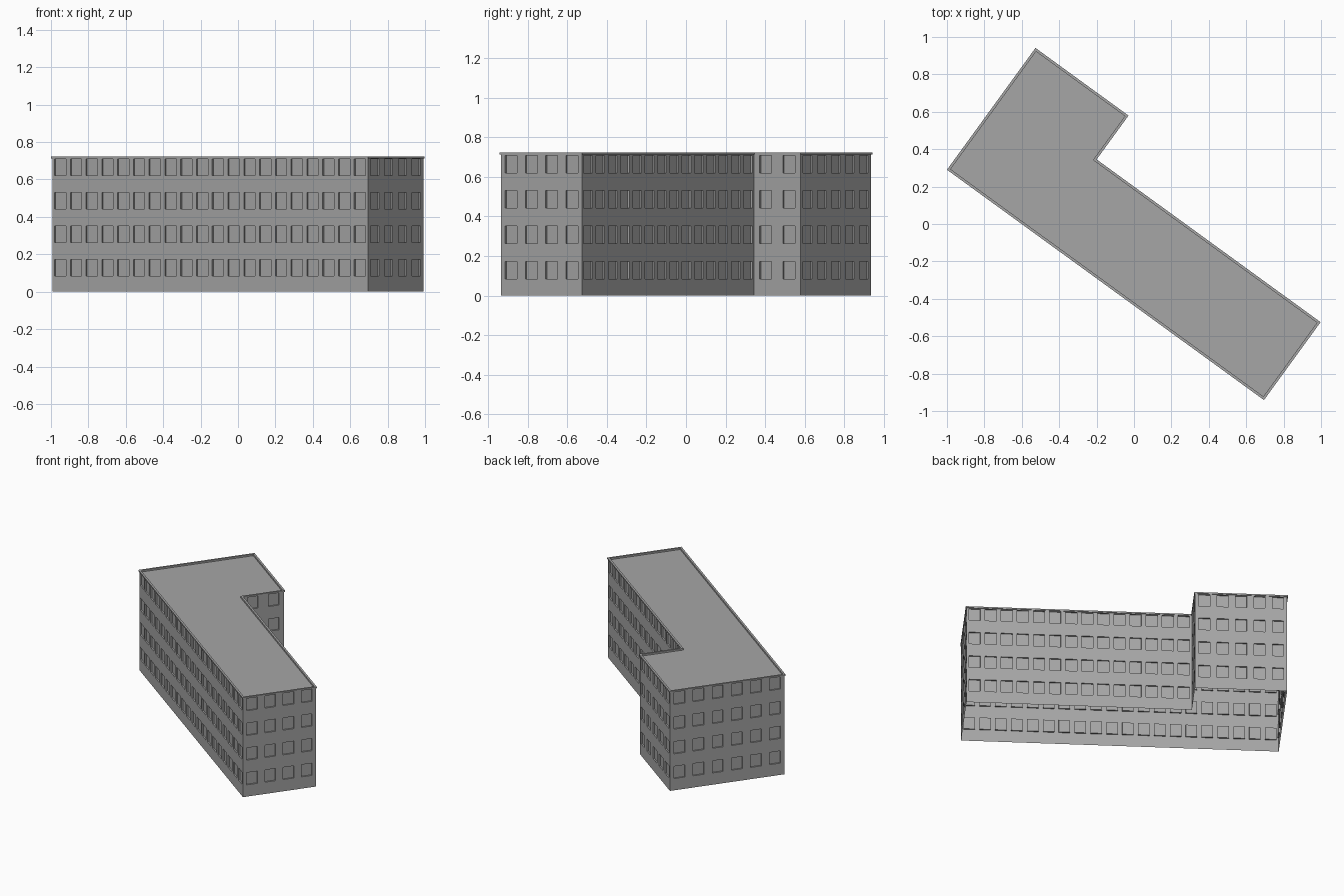
import bpy
import bmesh
from math import radians
from mathutils import Vector, Matrix

cube = bpy.data.objects.get("Cube")
if cube:
    bpy.data.objects.remove(cube, do_unlink=True)

# One plain grey for the whole building
grey = bpy.data.materials.new("concrete_grey")
grey.use_nodes = True
grey.diffuse_color = (0.38, 0.38, 0.38, 1)
grey.node_tree.nodes["Principled BSDF"].inputs["Base Color"].default_value = (0.38, 0.38, 0.38, 1)

# L-shaped footprint, laid out square and then turned into place
LENGTH, DEPTH, WING, WING_DEPTH = 2.095, 0.515, 0.615, 0.805
FOOTPRINT = [Vector(p) for p in ((0, 0), (LENGTH, 0), (LENGTH, DEPTH),
                                 (WING, DEPTH), (WING, WING_DEPTH), (0, WING_DEPTH))]
PLACE = Matrix.Translation((-1, 0.29, 0)) @ Matrix.Rotation(radians(-36), 4, 'Z')

WALL_TOP, ROOF_Z, RIM_TOP = 0.712, 0.71, 0.722
OVERHANG, RIM_WIDTH, RECESS = 0.005, 0.014, 0.01
WINDOW_W, WINDOW_H = 0.075, 0.088
FLOORS, FIRST_CENTRE, FLOOR_STEP = 4, 0.129, 0.1785
COLUMNS = (20, 4, 14, 2, 5, 6)  # windows along each wall


def inset(points, amount):
    """Move every edge of a right-angled outline inwards."""
    result = []
    for i, p in enumerate(points):
        before = (p - points[i - 1]).normalized()
        after = (points[(i + 1) % len(points)] - p).normalized()
        result.append(p + amount * Vector((-before.y - after.y, before.x + after.x)))
    return result


def finish(name, bm):
    bmesh.ops.remove_doubles(bm, verts=bm.verts, dist=0.0002)
    bm.transform(PLACE)
    mesh = bpy.data.meshes.new(name)
    bm.to_mesh(mesh)
    bm.free()
    mesh.materials.append(grey)
    obj = bpy.data.objects.new(name, mesh)
    bpy.context.collection.objects.link(obj)
    return obj


def quad(bm, corners):
    bm.faces.new([bm.verts.new(c) for c in corners])


def cuts(centres, size, end):
    """Start, both sides of each opening, and end."""
    return [0] + [c + s * size / 2 for c in centres for s in (-1, 1)] + [end]


# Walls with openings, and the recessed windows set into them
walls, windows = bmesh.new(), bmesh.new()
outline = inset(FOOTPRINT, OVERHANG)
heights = cuts([FIRST_CENTRE + FLOOR_STEP * i for i in range(FLOORS)], WINDOW_H, WALL_TOP)
for i, count in enumerate(COLUMNS):
    start, end = outline[i], outline[(i + 1) % len(outline)]
    run = (end - start).length
    along = (end - start).normalized()
    inward = Vector((-along.y, along.x, 0)) * RECESS
    pitch = run / count
    stations = cuts([(k + 0.5) * pitch for k in range(count)], WINDOW_W, run)
    for a in range(len(stations) - 1):
        for b in range(len(heights) - 1):
            rim = [Vector((*(start + along * s), z)) for s, z in (
                (stations[a], heights[b]), (stations[a + 1], heights[b]),
                (stations[a + 1], heights[b + 1]), (stations[a], heights[b + 1]))]
            if a % 2 and b % 2:
                pane = [c + inward for c in rim]
                quad(windows, pane)
                for k in range(4):
                    n = (k + 1) % 4
                    quad(windows, (rim[k], rim[n], pane[n], pane[k]))
            else:
                quad(walls, rim)
finish("walls", walls)
finish("windows", windows)

# Thin overhanging rim around the roof
rim_mesh = bmesh.new()
profile = ((OVERHANG, WALL_TOP), (0, WALL_TOP), (0, RIM_TOP),
           (RIM_WIDTH, RIM_TOP), (RIM_WIDTH, ROOF_Z))
loops = [[Vector((*p, z)) for p in inset(FOOTPRINT, d)] for d, z in profile]
for low, high in zip(loops, loops[1:]):
    for k in range(len(low)):
        n = (k + 1) % len(low)
        quad(rim_mesh, (low[k], low[n], high[n], high[k]))
finish("roof_rim", rim_mesh)

# Flat roof
roof = bmesh.new()
quad(roof, loops[-1])
finish("roof", roof)
